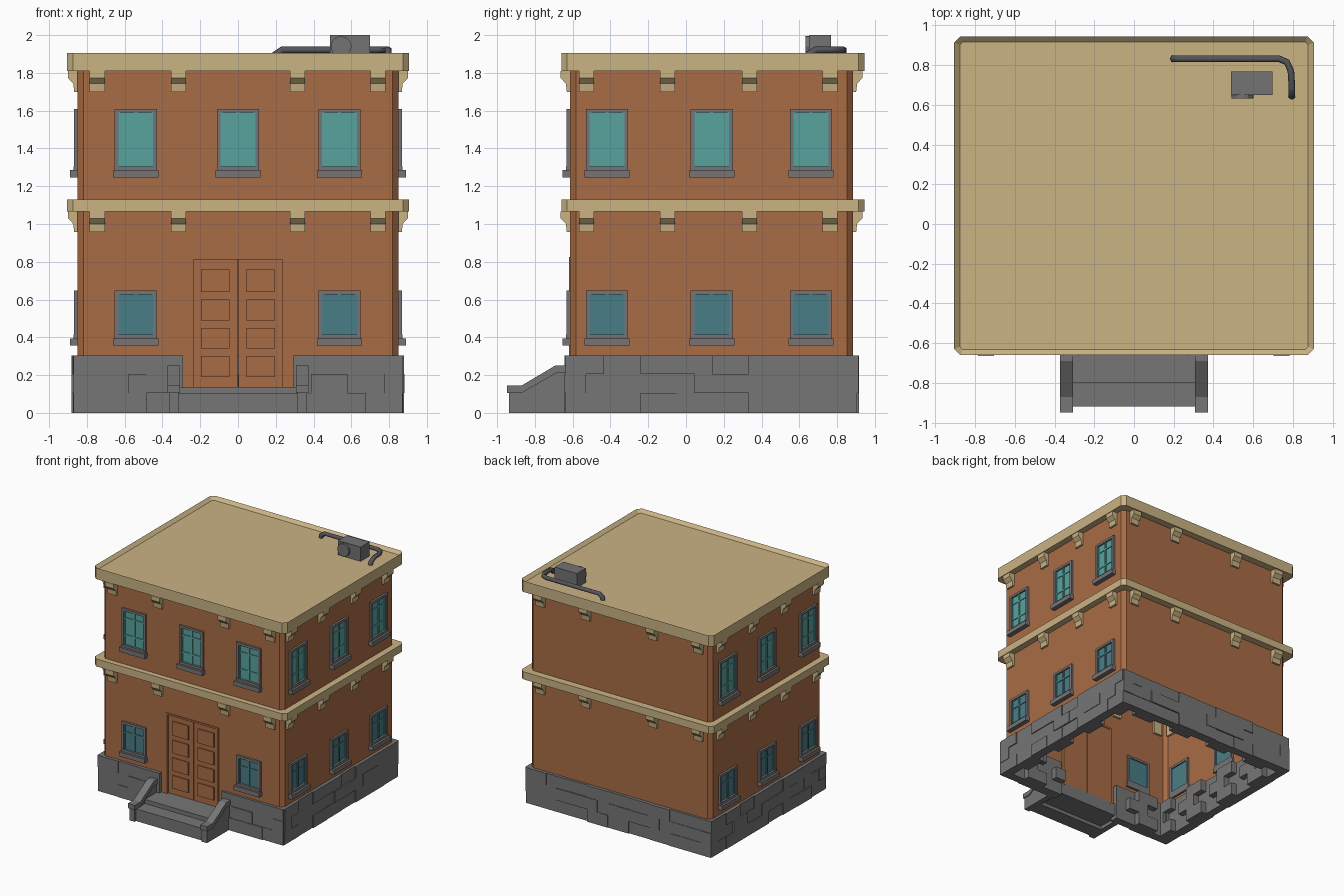
import bpy, bmesh, math, random
from mathutils import Matrix, Vector

if "Cube" in bpy.data.objects:
    bpy.data.objects.remove(bpy.data.objects["Cube"])

random.seed(4)

def material(name, hexcol):
    lin = []
    for i in (0, 2, 4):
        c = int(hexcol[i:i + 2], 16) / 255
        lin.append(c / 12.92 if c < 0.04045 else ((c + 0.055) / 1.055) ** 2.4)
    m = bpy.data.materials.new(name)
    m.diffuse_color = (*lin, 1)
    m.use_nodes = True
    m.node_tree.nodes["Principled BSDF"].inputs["Base Color"].default_value = m.diffuse_color
    return m

BRICK = material("orange brick", "A96C45")
TRIM = material("sand trim", "CAB384")
STONE = material("grey stone", "767676")
FRAME = material("window grey", "777476")
GLASS = material("bright teal glass", "58A29D")
GLASS2 = material("dark teal glass", "4A7D86")
METAL = material("grey metal", "737374")
PIPE = material("dark pipe", "54555A")

def finish(name, bm, mat):
    bmesh.ops.recalc_face_normals(bm, faces=bm.faces)
    me = bpy.data.meshes.new(name)
    bm.to_mesh(me)
    bm.free()
    me.materials.append(mat)
    ob = bpy.data.objects.new(name, me)
    bpy.context.collection.objects.link(ob)
    return ob

def add_box(bm, x0, x1, y0, y1, z0, z1, M=Matrix()):
    S = Matrix.Diagonal((x1 - x0, y1 - y0, z1 - z0, 1))
    T = Matrix.Translation(((x0 + x1) / 2, (y0 + y1) / 2, (z0 + z1) / 2))
    bmesh.ops.create_cube(bm, size=1, matrix=M @ T @ S)

def boxes(name, mat, items, M=Matrix()):
    bm = bmesh.new()
    for b in items:
        add_box(bm, *b, M)
    return finish(name, bm, mat)

def extrude_profile(bm, pts, x0, x1, M=Matrix()):
    """Profile in (y, z), extruded along x."""
    f = bm.faces.new([bm.verts.new(M @ Vector((x0, y, z))) for y, z in pts])
    g = bmesh.ops.extrude_face_region(bm, geom=[f])["geom"]
    bmesh.ops.translate(bm, verts=[v for v in g if isinstance(v, bmesh.types.BMVert)],
                        vec=M.to_3x3() @ Vector((x1 - x0, 0, 0)))

def outline(x, y0, y1, c):
    return [(-x + c, y0), (x - c, y0), (x, y0 + c), (x, y1 - c),
            (x - c, y1), (-x + c, y1), (-x, y1 - c), (-x, y0 + c)]

def ring(name, mat, outer, inner, z0, z1):
    bm = bmesh.new()
    loops = [[bm.verts.new((x, y, z)) for x, y in o]
             for o, z in ((outer, z0), (outer, z1), (inner, z1), (inner, z0))]
    for k in range(4):
        a, b = loops[k], loops[(k + 1) % 4]
        for i in range(8):
            j = (i + 1) % 8
            bm.faces.new((a[i], a[j], b[j], b[i]))
    return finish(name, bm, mat)

WX, WY0, WY1 = 0.85, -0.614, 0.884

# walls: hollow shell with chamfered corners and a cut doorway
inner = outline(WX - 0.012, WY0 + 0.012, WY1 - 0.012, 0.028)
walls = ring("brick_walls", BRICK, outline(WX, WY0, WY1, 0.031), inner, 0.1, 1.85)
cutter = boxes("door_cutter", BRICK, [(-0.25, 0.25, -0.7, -0.56, 0.0, 0.826)])
cutter.hide_render = True
mod = walls.modifiers.new("doorway", 'BOOLEAN')
mod.operation, mod.solver, mod.object = 'DIFFERENCE', 'EXACT', cutter
bpy.context.view_layer.objects.active = walls
bpy.ops.object.modifier_apply(modifier=mod.name)
bpy.data.objects.remove(cutter)

# middle band and roof slab with a sunken top
ring("middle_band", TRIM, outline(0.905, -0.66, 0.945, 0.031), inner, 1.067, 1.131)
bm = bmesh.new()
low = bm.faces.new([bm.verts.new((x, y, 1.81)) for x, y in outline(0.905, -0.66, 0.945, 0.031)])
g = bmesh.ops.extrude_face_region(bm, geom=[low])["geom"]
bmesh.ops.translate(bm, verts=[v for v in g if isinstance(v, bmesh.types.BMVert)], vec=(0, 0, 0.094))
top = [f for f in g if isinstance(f, bmesh.types.BMFace)]
bmesh.ops.inset_region(bm, faces=top, thickness=0.031)
bmesh.ops.translate(bm, verts=top[0].verts[:], vec=(0, 0, -0.025))
finish("roof_slab", bm, TRIM)

# side frames: local -y points outwards, origin on the wall face
def rz(deg): return Matrix.Rotation(math.radians(deg), 4, 'Z')
FRONT = Matrix.Translation((0, WY0, 0))
BACK = Matrix.Translation((0, WY1, 0)) @ rz(180)
RIGHT = Matrix.Translation((WX, 0, 0)) @ rz(90)
LEFT = Matrix.Translation((-WX, 0, 0)) @ rz(-90)
xs, ys = (-0.745, -0.316, 0.314, 0.742), (-0.527, -0.098, 0.336, 0.762)

# brackets under both cornices
bm = bmesh.new()
for z in (1.067, 1.81):
    prof = [(0.03, z), (-0.05, z), (-0.05, z - 0.037), (-0.022, z - 0.066),
            (-0.017, z - 0.11), (0.03, z - 0.11)]
    for M, us in ((FRONT, xs), (BACK, xs), (RIGHT, ys), (LEFT, [-y for y in ys])):
        for u in us:
            extrude_profile(bm, prof, u - 0.04, u + 0.04, M)
finish("brackets", bm, TRIM)

# windows
def window(tag, M, u, z0, z1, bars, glass):
    M = M @ Matrix.Translation((u, 0, 0))
    w, t = 0.112, 0.02
    boxes(tag + "_frame", FRAME, [
        (-w, -w + t, -0.018, 0.03, z0, z1), (w - t, w, -0.018, 0.03, z0, z1),
        (-w + t, w - t, -0.018, 0.03, z1 - t, z1), (-w, w, -0.022, 0.03, z0 - 0.01, z0 + t),
        (-w - 0.008, w + 0.008, -0.04, 0.03, z0 - 0.038, z0)], M)
    items = [(-w + t, w - t, -0.004, 0.02, z0 + t, z1 - t),
             (-0.008, 0.008, -0.011, 0, z0 + t, z1 - t)]
    for s in (-1, 1):
        items.append((s * 0.088 - 0.005, s * 0.088 + 0.005, -0.011, 0, z0 + t, z1 - t))
    for z in bars:
        items.append((-w + t, w - t, -0.01, 0, z - 0.006, z + 0.006))
    boxes(tag + "_glass", glass, items, M)

wy = (-0.418, 0.136, 0.662)
for side, M, us in (("front", FRONT, (-0.541, 0, 0.537)), ("right", RIGHT, wy),
                    ("left", LEFT, [-y for y in wy])):
    for i, u in enumerate(us):
        window(f"{side}_upper_window_{i}", M, u, 1.285, 1.61, (1.385, 1.53), GLASS)
        if not (side == "front" and i == 1):
            window(f"{side}_lower_window_{i}", M, u, 0.395, 0.648, (0.56,), GLASS2)

# double door with frame and raised panels
boxes("door_frame", BRICK, [(-0.25, -0.236, -0.62, -0.58, 0.12, 0.826),
                            (0.236, 0.25, -0.62, -0.58, 0.12, 0.826),
                            (-0.236, 0.236, -0.62, -0.58, 0.811, 0.826)])
items = []
for s in (-1, 1):
    x0, x1 = sorted((s * 0.003, s * 0.236))
    items.append((x0, x1, -0.597, -0.585, 0.12, 0.811))
    c = s * 0.12
    for z0, z1 in ((0.19, 0.30), (0.34, 0.45), (0.49, 0.6), (0.64, 0.76)):
        items.append((c - 0.075, c + 0.075, -0.606, -0.59, z0, z1))
boxes("door_leaves", BRICK, items)

# stone base: three staggered rows of blocks, uneven depth
bm = bmesh.new()
def course(M, a, b, row):
    n = max(1, round((b - a) / 0.195))
    step = (b - a) / n
    cuts = [a + step * i for i in range(n + 1)]
    if row % 2:
        cuts = [a] + [c + step / 2 for c in cuts[:-1]] + [b]
    z = (0, 0.105, 0.205, 0.305)
    for i, (p, q) in enumerate(zip(cuts, cuts[1:])):
        out = -0.02 - random.choice((0, 0.004, 0.008, 0.012))
        add_box(bm, p, q, out, 0.05 + 0.05 * ((i + row) % 2), z[row], z[row + 1], M)
for row in range(3):
    course(FRONT, -0.872, -0.29, row)
    course(FRONT, 0.29, 0.872, row)
    course(BACK, -0.872, 0.872, row)
    course(RIGHT, WY0 - 0.01, WY1 + 0.02, row)
    course(LEFT, -WY1 - 0.02, -WY0 + 0.01, row)
finish("stone_base", bm, STONE)

# entrance steps with sloped cheek walls
boxes("entrance_steps", STONE, [(-0.32, 0.32, -0.92, -0.79, 0, 0.103),
                                (-0.32, 0.32, -0.80, -0.585, 0.03, 0.138)])
for s, side in ((-1, "left"), (1, "right")):
    bm = bmesh.new()
    x0, x1 = sorted((s * 0.315, s * 0.365))
    extrude_profile(bm, [(-0.62, 0), (-0.938, 0), (-0.938, 0.13), (-0.87, 0.13),
                         (-0.69, 0.24), (-0.62, 0.24)], x0, x1)
    x0, x1 = sorted((s * 0.308, s * 0.373))
    extrude_profile(bm, [(-0.62, 0.21), (-0.69, 0.21), (-0.87, 0.105), (-0.948, 0.105),
                         (-0.948, 0.145), (-0.87, 0.145), (-0.69, 0.252), (-0.62, 0.252)], x0, x1)
    finish(side + "_step_cheek", bm, STONE)

# rooftop unit with round fan housing
bm = bmesh.new()
add_box(bm, 0.488, 0.698, 0.65, 0.768, 1.875, 2.0)
bmesh.ops.create_cone(bm, cap_ends=True, segments=12, radius1=0.055, radius2=0.055, depth=0.03,
                      matrix=Matrix.Translation((0.546, 0.647, 1.94)) @ Matrix.Rotation(math.pi / 2, 4, 'X'))
finish("rooftop_unit", bm, METAL)

# bent roof pipe
cu = bpy.data.curves.new("roof_pipe", 'CURVE')
cu.dimensions, cu.bevel_depth, cu.bevel_resolution, cu.use_fill_caps = '3D', 0.019, 1, True
path = [(0.2, 0.832, 1.875), (0.2, 0.832, 1.9), (0.235, 0.832, 1.922), (0.73, 0.832, 1.922), (0.77, 0.815, 1.922),
        (0.79, 0.77, 1.922), (0.795, 0.69, 1.922), (0.795, 0.65, 1.9), (0.795, 0.645, 1.875)]
sp = cu.splines.new('POLY')
sp.points.add(len(path) - 1)
for p, co in zip(sp.points, path):
    p.co = (*co, 1)
cu.materials.append(PIPE)
bpy.context.collection.objects.link(bpy.data.objects.new("roof_pipe", cu))
